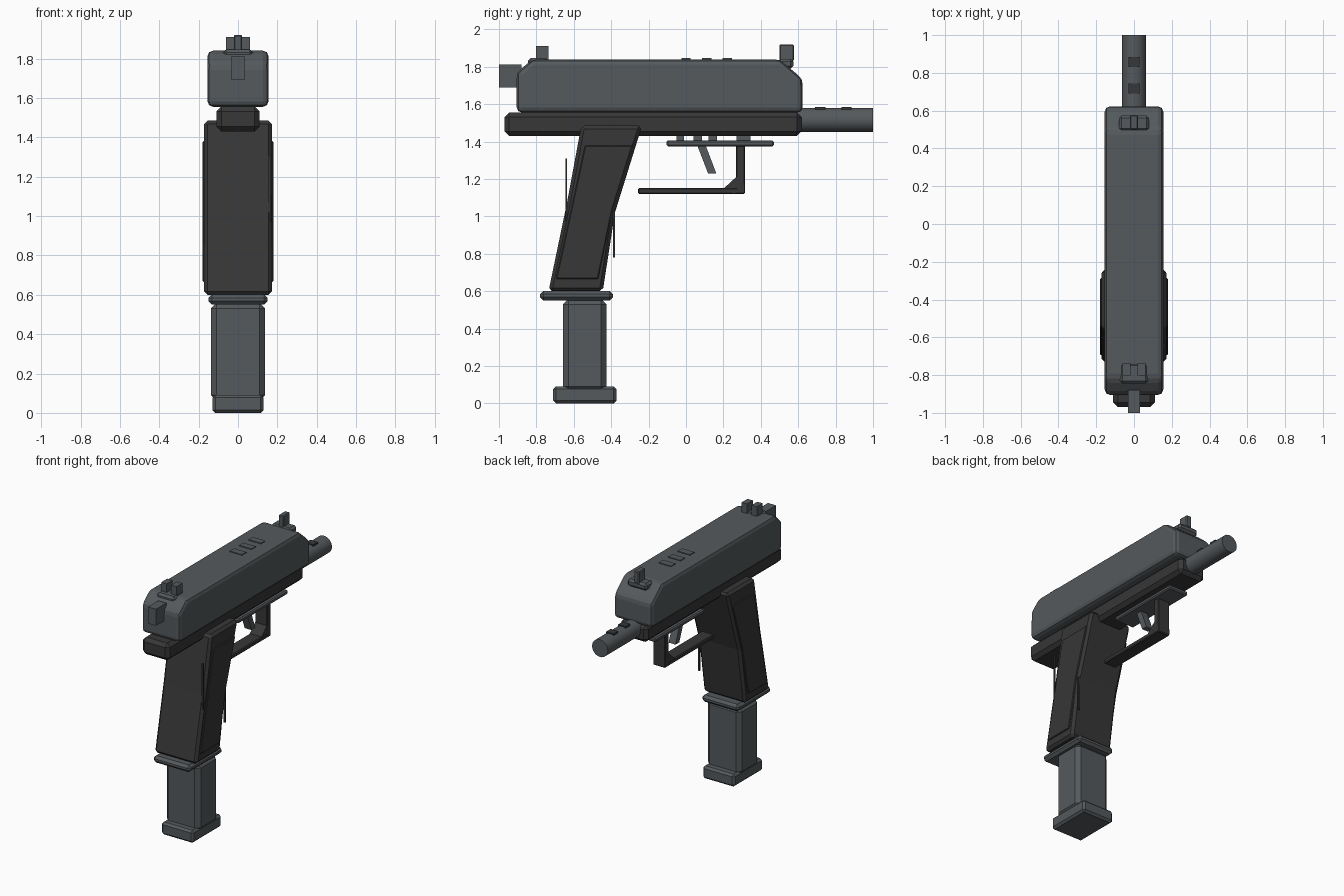
import bpy, bmesh, math
from mathutils import Vector

if "Cube" in bpy.data.objects:
    bpy.data.objects.remove(bpy.data.objects["Cube"])


def material(name, rgb):
    m = bpy.data.materials.new(name)
    m.diffuse_color = (*rgb, 1)
    m.use_nodes = True
    m.node_tree.nodes["Principled BSDF"].inputs["Base Color"].default_value = m.diffuse_color
    return m


GREY = material("steel_grey", (0.090, 0.101, 0.108))
DARK = material("dark_polymer", (0.038, 0.038, 0.038))


def finish(name, bm, mat, bevel=0.0, segs=1):
    bmesh.ops.recalc_face_normals(bm, faces=bm.faces[:])
    me = bpy.data.meshes.new(name)
    bm.to_mesh(me)
    bm.free()
    ob = bpy.data.objects.new(name, me)
    bpy.context.collection.objects.link(ob)
    me.materials.append(mat)
    if bevel:
        b = ob.modifiers.new("bevel", "BEVEL")
        b.width = bevel
        b.segments = segs
        b.limit_method = 'ANGLE'
        b.angle_limit = math.radians(25)
    return ob


def profile(name, pts, x0, x1, mat, bevel=0.0, segs=1):
    """Extrude a (y, z) outline from x0 to x1."""
    bm = bmesh.new()
    f = bm.faces.new([bm.verts.new((x0, y, z)) for y, z in pts])
    r = bmesh.ops.extrude_face_region(bm, geom=[f])
    vs = [g for g in r["geom"] if isinstance(g, bmesh.types.BMVert)]
    bmesh.ops.translate(bm, verts=vs, vec=Vector((x1 - x0, 0, 0)))
    return finish(name, bm, mat, bevel, segs)


def box(name, x0, x1, y0, y1, z0, z1, mat, bevel=0.0, segs=1):
    return profile(name, [(y0, z0), (y1, z0), (y1, z1), (y0, z1)],
                   x0, x1, mat, bevel, segs)


# slide with sloped ends and soft long edges
profile("slide", [(-0.905, 1.555), (0.623, 1.555), (0.623, 1.735), (0.50, 1.84),
                  (-0.82, 1.84), (-0.905, 1.77)], -0.155, 0.155, GREY, 0.028, 2)
# frame under the slide
box("frame", -0.11, 0.11, -0.97, 0.618, 1.43, 1.556, DARK, 0.025)

# barrel
bm = bmesh.new()
bmesh.ops.create_cone(bm, cap_ends=True, segments=32, radius1=0.064,
                      radius2=0.064, depth=0.5)
for v in bm.verts:
    x, y, z = v.co
    v.co = (x, z + 0.75, y + 1.516)
for f in bm.faces:
    f.smooth = len(f.verts) == 4
barrel = finish("barrel", bm, GREY)
bm = bmesh.new()
bm.from_mesh(barrel.data)
for e in bm.edges:
    e.smooth = all(f.smooth for f in e.link_faces)
bm.to_mesh(barrel.data)
bm.free()
for i, y in enumerate((0.718, 0.858)):
    box(f"barrel_port_{i}", -0.03, 0.03, y - 0.027, y + 0.027, 1.55, 1.586, DARK)

# sights and rear block
box("rear_block", -0.033, 0.033, -1.0, -0.88, 1.69, 1.812, GREY)
box("rear_sight_base", -0.075, 0.075, -0.845, -0.735, 1.80, 1.846, GREY, 0.015)
for i, s in enumerate((-1, 1)):
    box(f"rear_sight_post_{i}", s * 0.04 - 0.022, s * 0.04 + 0.022,
        -0.803, -0.735, 1.83, 1.91, GREY)
box("front_sight_base", -0.08, 0.08, 0.49, 0.575, 1.79, 1.843, GREY, 0.015)
box("front_sight_post", -0.021, 0.021, 0.50, 0.577, 1.83, 1.92, GREY, 0.006)
for i, y in enumerate((0.0, 0.11, 0.22)):
    box(f"slide_vent_{i}", -0.05, 0.05, y - 0.025, y + 0.025, 1.835, 1.846, GREY)

# slanted grip with raised side panels
profile("grip", [(-0.735, 0.60), (-0.445, 0.60), (-0.38, 1.02), (-0.235, 1.485),
                 (-0.56, 1.485), (-0.635, 1.08)], -0.172, 0.172, DARK, 0.018)
for i, s in enumerate((-1, 1)):
    profile(f"grip_panel_{i}", [(-0.695, 0.665), (-0.47, 0.665), (-0.395, 1.03),
                                (-0.285, 1.38), (-0.54, 1.38)],
            s * 0.16, s * 0.18, DARK, 0.005)
# thin strips at the grip edges
box("grip_back_strip", 0.155, 0.168, -0.645, -0.635, 0.97, 1.31, DARK)
box("grip_front_strip", 0.155, 0.168, -0.39, -0.38, 0.78, 1.03, DARK)

# magazine
box("magazine_collar", -0.15, 0.15, -0.78, -0.39, 0.55, 0.602, GREY, 0.018)
box("magazine_body", -0.138, 0.138, -0.658, -0.425, 0.06, 0.56, GREY, 0.03)
box("magazine_base", -0.13, 0.13, -0.71, -0.372, 0.0, 0.092, GREY, 0.015)

# trigger plate, spacers and trigger
box("trigger_plate", -0.08, 0.08, -0.105, 0.47, 1.375, 1.406, GREY, 0.008)
for i, (a, b) in enumerate(((-0.05, -0.01), (0.04, 0.085), (0.12, 0.165), (0.27, 0.345))):
    box(f"plate_spacer_{i}", -0.045, 0.045, a, b, 1.40, 1.435, GREY)
profile("trigger", [(0.06, 1.38), (0.105, 1.38), (0.162, 1.23), (0.118, 1.23)],
        -0.028, 0.028, GREY)

# trigger guard with corner gusset
box("guard_post", -0.05, 0.05, 0.268, 0.315, 1.12, 1.38, DARK, 0.006)
box("guard_bar", -0.05, 0.05, -0.257, 0.312, 1.12, 1.152, DARK, 0.006)
profile("guard_gusset", [(0.20, 1.148), (0.25, 1.122), (0.312, 1.13), (0.312, 1.17),
                         (0.27, 1.212)], -0.048, 0.048, DARK)
